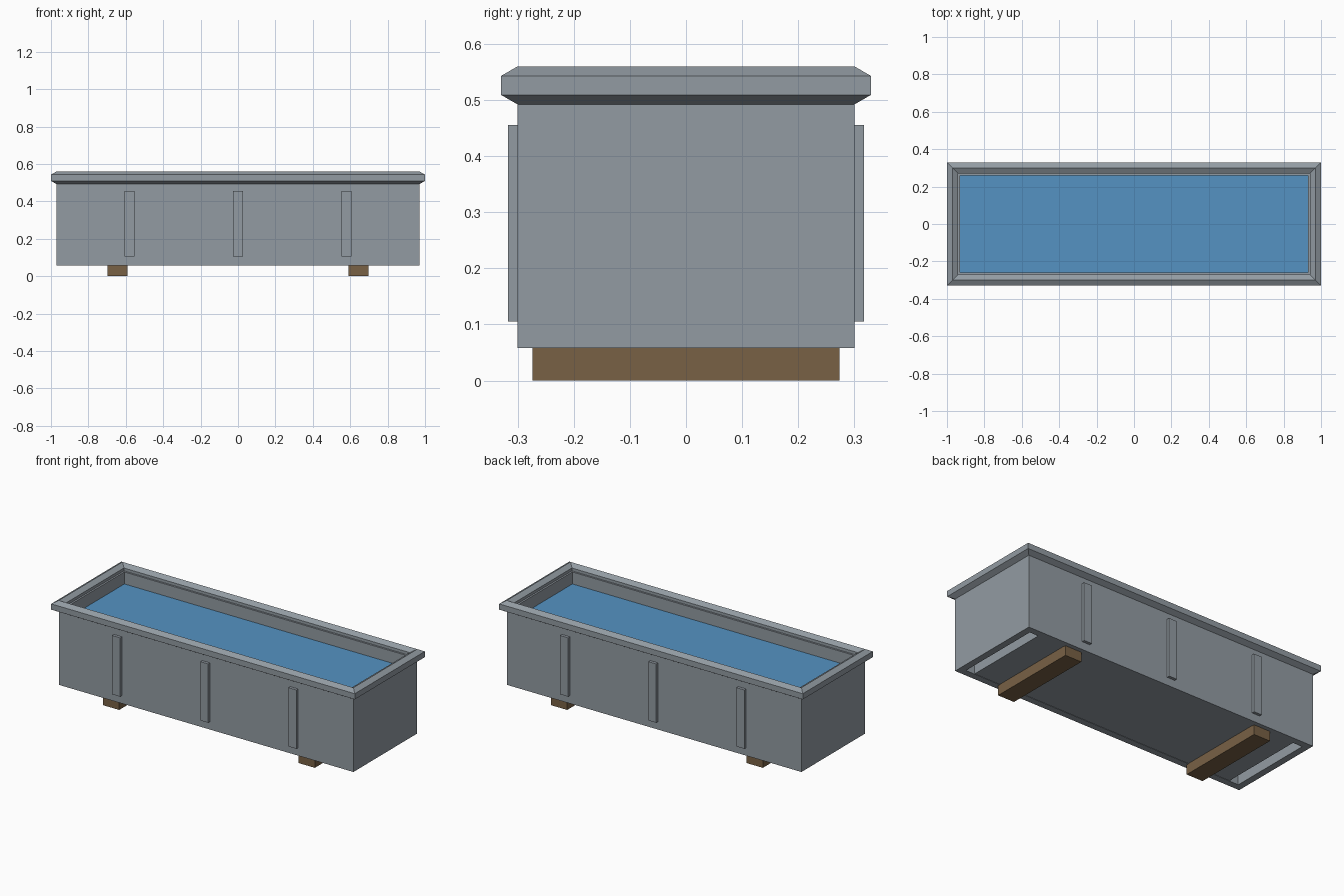
import bpy
import bmesh
import math
from mathutils import Vector

cube = bpy.data.objects.get("Cube")
if cube:
    bpy.data.objects.remove(cube, do_unlink=True)


def make_material(name, rgb):
    mat = bpy.data.materials.new(name)
    mat.use_nodes = True
    mat.diffuse_color = (*rgb, 1)
    mat.node_tree.nodes["Principled BSDF"].inputs["Base Color"].default_value = (*rgb, 1)
    return mat


METAL = make_material("grey metal", (0.29, 0.33, 0.365))
WOOD = make_material("brown wood", (0.19, 0.12, 0.06))
WATER = make_material("blue water", (0.09, 0.29, 0.54))


def finish(name, bm, mat):
    bmesh.ops.recalc_face_normals(bm, faces=bm.faces)
    mesh = bpy.data.meshes.new(name)
    bm.to_mesh(mesh)
    bm.free()
    mesh.materials.append(mat)
    obj = bpy.data.objects.new(name, mesh)
    bpy.context.collection.objects.link(obj)
    return obj


def box(name, low, high, mat):
    low, high = Vector(low), Vector(high)
    bm = bmesh.new()
    bmesh.ops.create_cube(bm, size=1)
    for v in bm.verts:
        v.co = (low + high) / 2 + v.co * (high - low)
    return finish(name, bm, mat)


def rectangular_ring(name, half_x, half_y, profile, mat):
    """Sweep a closed (outward, height) profile round a mitred rectangle."""
    bm = bmesh.new()
    loops = []
    for sx, sy in ((1, 1), (-1, 1), (-1, -1), (1, -1)):
        loops.append([bm.verts.new((sx * (half_x + d), sy * (half_y + d), z))
                      for d, z in profile])
    n = len(profile)
    for i in range(4):
        a, b = loops[i], loops[(i + 1) % 4]
        for j in range(n):
            k = (j + 1) % n
            bm.faces.new((a[j], a[k], b[k], b[j]))
    return finish(name, bm, mat)


LENGTH, DEPTH = 0.97, 0.30
WALL, BOTTOM, RIM_Z = 0.04, 0.058, 0.526

# Hollow tank walls
rectangular_ring("tank_walls", LENGTH, DEPTH,
                 [(0, BOTTOM), (0, RIM_Z), (-WALL, RIM_Z), (-WALL, BOTTOM)], METAL)

# Six-sided rolled rim
RADIUS = 0.034
hexagon = [(RADIUS * math.sin(math.radians(a)), RIM_Z + RADIUS * math.cos(math.radians(a)))
           for a in range(0, 360, 60)]
rectangular_ring("rim", LENGTH, DEPTH, hexagon, METAL)

# Floor with a drain gap at each end
box("floor", (-0.87, -0.26, 0.06), (0.87, 0.26, 0.13), METAL)

# Water surface
box("water", (-0.93, -0.26, 0.447), (0.93, 0.26, 0.455), WATER)

# Upright ribs on both long sides
for side, label in ((-1, "front"), (1, "back")):
    for x, place in ((-0.58, "right"), (0, "middle"), (0.58, "left")):
        y0, y1 = sorted((side * 0.29, side * 0.317))
        box(f"{label}_{place}_rib", (x - 0.026, y0, 0.105), (x + 0.026, y1, 0.455), METAL)

# Timber bearers underneath
for side, label in ((-1, "right"), (1, "left")):
    x = side * 0.644
    box(f"{label}_bearer", (x - 0.054, -0.274, 0), (x + 0.054, 0.274, 0.06), WOOD)
